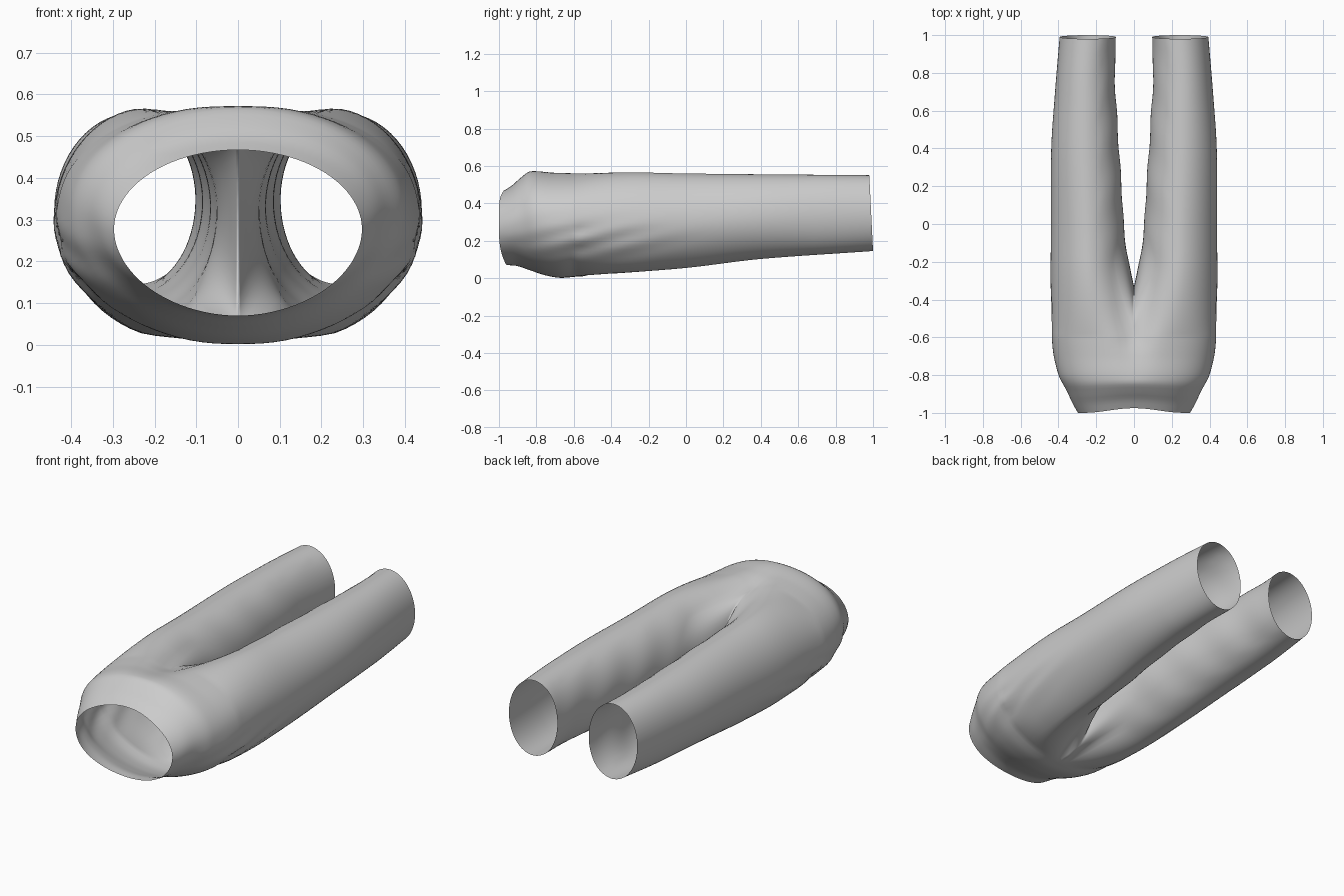
import bpy, math
from math import cos, sin, exp, radians

if "Cube" in bpy.data.objects:
    bpy.data.objects.remove(bpy.data.objects["Cube"])

N, M = 44, 20              # outer arc segments, inner thigh segments
Y0, CROTCH = -0.60, -0.33  # where the halves start to part, crotch apex


def curve(keys, y):
    """Smooth interpolation through (y, value) keys."""
    if y <= keys[0][0]:
        return keys[0][1]
    if y >= keys[-1][0]:
        return keys[-1][1]
    i = max(k for k in range(len(keys) - 1) if keys[k][0] <= y)

    def slope(k):
        a, b = keys[max(k - 1, 0)], keys[min(k + 1, len(keys) - 1)]
        return (b[1] - a[1]) / (b[0] - a[0])
    (ya, va), (yb, vb) = keys[i], keys[i + 1]
    h = yb - ya
    t = (y - ya) / h
    return ((2*t**3 - 3*t*t + 1) * va + (t**3 - 2*t*t + t) * h * slope(i)
            + (3*t*t - 2*t**3) * vb + (t**3 - t*t) * h * slope(i + 1))


def spow(v, p):
    return math.copysign(abs(v) ** p, v)


# Outline read along the length of the trousers
OUTER = [(-1, .297), (-.95, .325), (-.88, .358), (-.8, .40), (-.65, .43), (-.4, .44),
         (0, .44), (.4, .438), (.7, .418), (1, .393)]
INNER = [(-.4, .03), (-.2, .045), (0, .055), (.2, .066), (.4, .08), (.6, .092), (.8, .102), (1, .094)]
TOP = [(-1, .467), (-.95, .495), (-.9, .535), (-.84, .572), (-.7, .572), (-.4, .57), (0, .56), (1, .55)]
BOTTOM = [(-1, .07), (-.93, .065), (-.85, .042), (-.75, .012), (-.65, -.002), (-.4, .022),
          (0, .054), (.4, .102), (1, .145)]
SKEW = [(-.6, .065), (-.2, .06), (.2, .035), (.7, 0)]   # thigh underside leans inward


def body_point(a, y):
    """Half hip section, from top centre round the side to bottom centre."""
    w, t, b = curve(OUTER, y), curve(TOP, y), curve(BOTTOM, y)
    mid = b + (t - b) * .52
    n = curve([(-1, 2.0), (-.8, 2.1), (-.6, 2.3)], y) if a > 0 else 1.93
    x = w * spow(max(cos(a), 0), 2 / n)
    z = mid + ((t - mid) if a > 0 else (mid - b)) * spow(sin(a), 2 / n)
    dip = curve([(-.85, 0), (-.7, .016), (-.6, .042)], y) * exp(-(x / .08) ** 2)
    return x, z - dip if a > 0 else z + dip * .15


def leg_point(a, y):
    xo, xi, t, b = (curve(k, y) for k in (OUTER, INNER, TOP, BOTTOM))
    lean = curve(SKEW, y) * max(0, cos(a)) * (max(0, -sin(a)) - .35 * max(0, sin(a)))
    return ((xo + xi) / 2 + (xo - xi) / 2 * cos(a), (t + b) / 2 + (t - b) / 2 * sin(a) + lean)


def folds(x, y, z):
    """Soft diagonal cloth folds on the outer hip and inner thigh."""
    if x > .3:
        x += .006 * exp(-((z - .2) / .09) ** 2 - ((y + .5) / .33) ** 2) * sin(55 * (z - .28 * y))
    elif .02 < x < .18 and y > -.3:
        x += .002 * sin(22 * y + 14 * z) * min(1, (y + .3) * 4)
    return x, y, z


verts, faces = [], []

# Hip section
rows = 26
arc = [radians(90 - 180 * i / N) for i in range(N + 1)]
for r in range(rows + 1):
    u = r / rows
    yn = -1 + (Y0 + 1) * u
    for i, a in enumerate(arc):
        x, z = body_point(a, yn)
        x = 0 if i in (0, N) else x
        lip = (.04 * max(0, -sin(a)) ** 3 + .025 * max(0, sin(a)) ** 6) * (1 - u) ** 2
        verts.append(folds(x, yn + lip, z))
for r in range(rows):
    for i in range(N):
        p = r * (N + 1) + i
        faces.append((p, p + 1, p + N + 2, p + N + 1))

# Leg: first ring is the hip arc closed by the crotch seam
start = verts[rows * (N + 1):]
zt, zb = start[0][2], start[N][2]
for j in range(1, M):
    a = radians(-90 + 180 * j / M)
    start.append((0, Y0 + (CROTCH - Y0) * cos(a) ** .9, (zt + zb) / 2 + (zt - zb) / 2 * sin(a)))
angles = ([radians(130 - 260 * i / N) for i in range(N + 1)]
          + [radians(-130 - 100 * j / M) for j in range(1, M)])
K = N + M
ring = list(range(rows * (N + 1), (rows + 1) * (N + 1)))
for p in start[N + 1:]:
    ring.append(len(verts))
    verts.append(p)
leg_rows = 70
for r in range(1, leg_rows + 1):
    s = r / leg_rows
    blend = 1 - max(0, 1 - s / .26) ** 2
    new = []
    for (sx, sy, sz), a in zip(start, angles):
        y = sy + (.99 - .01 * sin(a) - sy) * s
        lx, lz = leg_point(a, y)
        new.append(len(verts))
        verts.append(folds(sx + (lx - sx) * blend, y, sz + (lz - sz) * blend))
    for i in range(K):
        k = (i + 1) % K
        faces.append((ring[i], ring[k], new[k], new[i]))
    ring = new

mesh = bpy.data.meshes.new("trousers")
mesh.from_pydata(verts, [], [f[::-1] for f in faces])
mesh.shade_smooth()
trousers = bpy.data.objects.new("trousers", mesh)
bpy.context.collection.objects.link(trousers)

# Other half
mirror = trousers.modifiers.new("mirror", 'MIRROR')
mirror.merge_threshold = .0005
